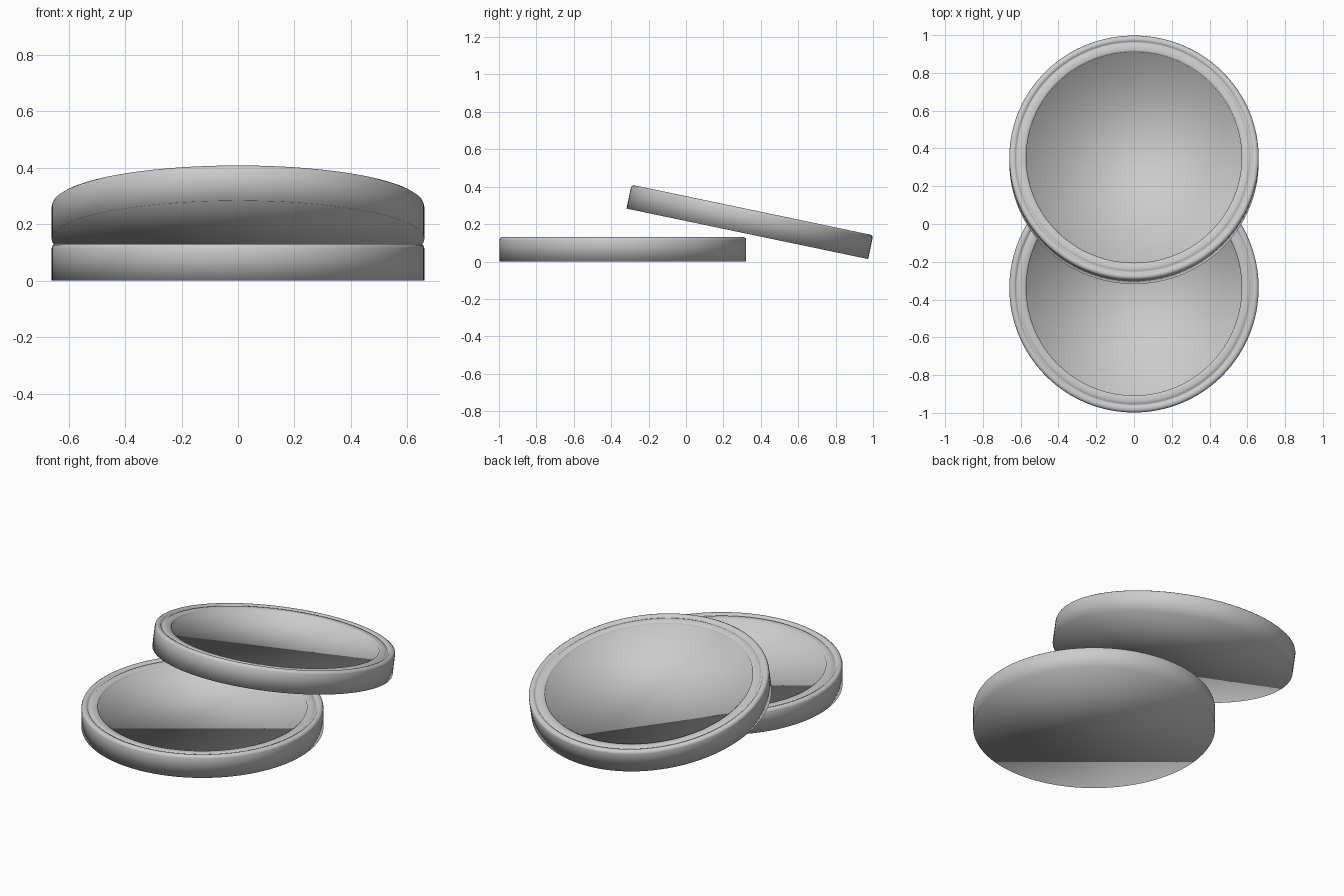
import bpy, bmesh, math

if "Cube" in bpy.data.objects:
    bpy.data.objects.remove(bpy.data.objects["Cube"])

SEGMENTS = 128

# Radius/height profile: outer wall, rounded rim, groove, inner lip, recessed floor
PROFILE = [
    (0.660, 0.000), (0.660, 0.115), (0.657, 0.124), (0.648, 0.130),
    (0.636, 0.130), (0.628, 0.127), (0.624, 0.120), (0.618, 0.120),
    (0.612, 0.125), (0.600, 0.127), (0.580, 0.125), (0.570, 0.121),
    (0.570, 0.112),
]


def make_disc(name, location, tilt):
    bm = bmesh.new()
    rings = []
    for r, z in PROFILE:
        rings.append([
            bm.verts.new((r * math.cos(2 * math.pi * i / SEGMENTS),
                          r * math.sin(2 * math.pi * i / SEGMENTS), z))
            for i in range(SEGMENTS)])
    # side and rim bands
    for a, b in zip(rings, rings[1:]):
        for i in range(SEGMENTS):
            j = (i + 1) % SEGMENTS
            bm.faces.new((a[i], a[j], b[j], b[i]))
    # flat underside and recessed floor
    bm.faces.new(rings[0][::-1])
    bm.faces.new(rings[-1])
    for f in bm.faces:
        f.smooth = True
    mesh = bpy.data.meshes.new(name)
    bm.to_mesh(mesh)
    bm.free()
    ob = bpy.data.objects.new(name, mesh)
    bpy.context.collection.objects.link(ob)
    ob.location = location
    ob.rotation_euler.x = math.radians(tilt)
    return ob


# One disc lies flat, the other leans over its edge
make_disc("flat_disc", (0, -0.338, 0), 0)
make_disc("leaning_disc", (0, 0.328, 0.148), -11.8)
